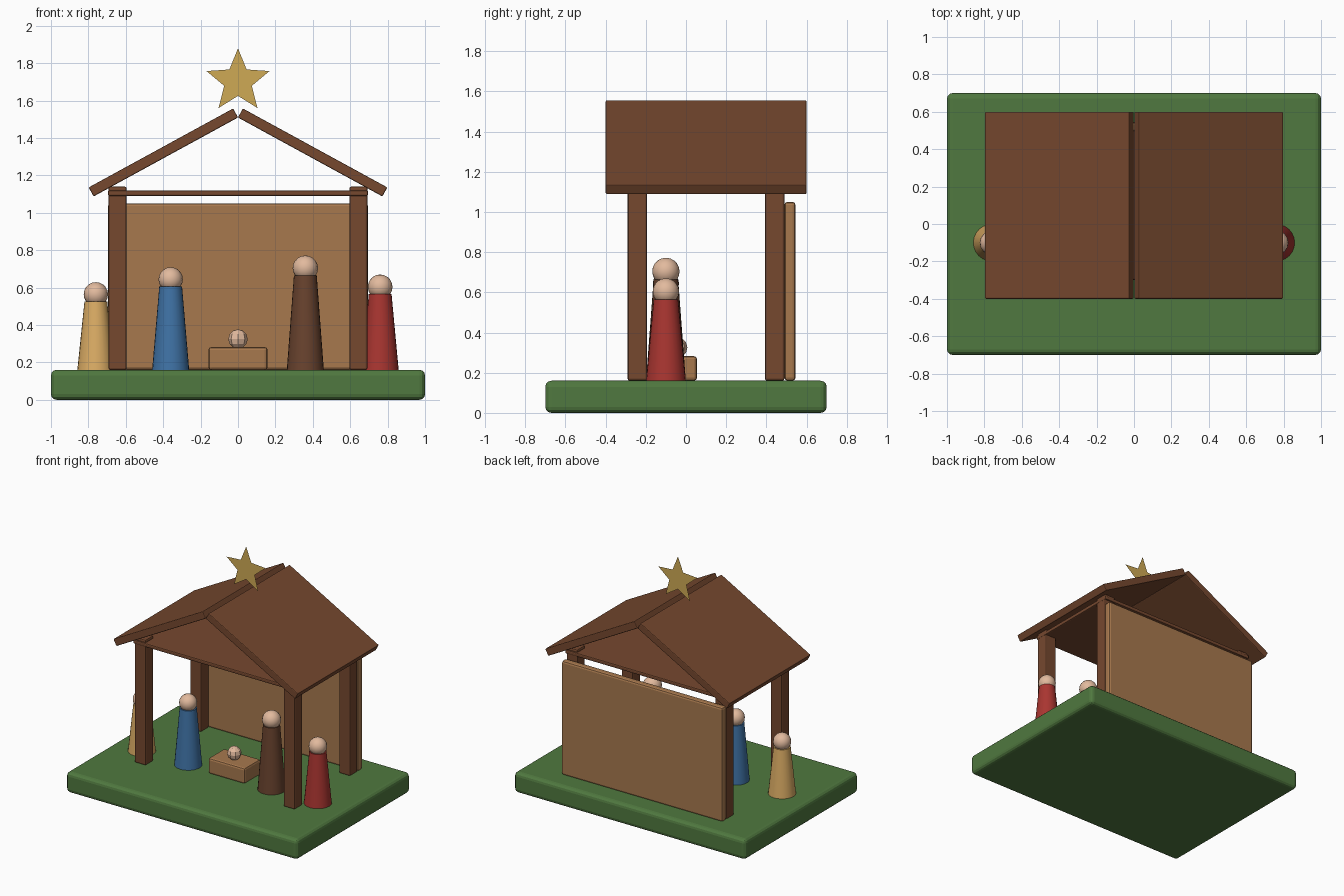
import bpy, bmesh, math

cube = bpy.data.objects.get("Cube")
if cube:
    bpy.data.objects.remove(cube, do_unlink=True)


def material(name, r, g, b):
    m = bpy.data.materials.new(name)
    m.use_nodes = True
    m.diffuse_color = (r, g, b, 1)
    for node in m.node_tree.nodes:
        if node.type == 'BSDF_PRINCIPLED':
            node.inputs["Base Color"].default_value = (r, g, b, 1)
            node.inputs["Roughness"].default_value = 0.8
    return m


GRASS = material("grass green", 0.08, 0.19, 0.05)
DARK = material("dark wood", 0.18, 0.065, 0.028)
LIGHT = material("light wood", 0.39, 0.19, 0.076)
SKIN = material("skin", 0.76, 0.49, 0.34)
GOLD = material("star gold", 0.62, 0.40, 0.09)
YELLOW = material("yellow cloth", 0.72, 0.42, 0.13)
BLUE = material("blue cloth", 0.05, 0.17, 0.38)
BROWN = material("brown cloth", 0.14, 0.055, 0.027)
RED = material("red cloth", 0.40, 0.036, 0.03)


def finish(bm, name, mat, smooth=False):
    mesh = bpy.data.meshes.new(name)
    bm.to_mesh(mesh)
    bm.free()
    mesh.materials.append(mat)
    ob = bpy.data.objects.new(name, mesh)
    bpy.context.collection.objects.link(ob)
    if smooth:
        bpy.ops.object.select_all(action='DESELECT')
        ob.select_set(True)
        bpy.context.view_layer.objects.active = ob
        bpy.ops.object.shade_smooth_by_angle(angle=math.radians(35))
    return ob


def box(name, x, y, z, mat, bevel=0.01, segments=2):
    """Bevelled box from (low, high) ranges on each axis."""
    bm = bmesh.new()
    bmesh.ops.create_cube(bm, size=1)
    spans = (x, y, z)
    for v in bm.verts:
        for i, (lo, hi) in enumerate(spans):
            v.co[i] = v.co[i] * (hi - lo)
    ob = finish(bm, name, mat)
    ob.location = [(lo + hi) / 2 for lo, hi in spans]
    mod = ob.modifiers.new("Bevel", 'BEVEL')
    mod.width = bevel
    mod.segments = segments
    return ob


def ball(name, loc, radius, mat, segs=16, rings=10, smooth=True):
    bm = bmesh.new()
    bmesh.ops.create_uvsphere(bm, u_segments=segs, v_segments=rings, radius=radius)
    ob = finish(bm, name, mat, smooth)
    ob.location = loc
    return ob


GROUND = 0.16

# Ground slab and back wall
box("ground_base", (-1, 1), (-0.7, 0.7), (0, GROUND), GRASS, 0.03, 3)
box("back_wall", (-0.695, 0.695), (0.49, 0.545), (GROUND, 1.05), LIGHT, 0.015)

# Corner posts, ceiling plate and sloped roof panels
box("ceiling", (-0.695, 0.695), (-0.3, 0.5), (1.09, 1.12), DARK, 0.008)
for side, s in (("left", 1), ("right", -1)):
    xs = sorted((s * 0.595, s * 0.692))
    for end, y in (("front", -0.29), ("back", 0.393)):
        box(f"{end}_{side}_post", xs, (y, y + 0.097), (GROUND, 1.14), DARK)
    panel = box(f"roof_{side}", (-0.44, 0.44), (-0.4, 0.6), (-0.0275, 0.0275), DARK, 0.006)
    panel.location = (s * 0.399, 0.1, 1.3225)
    panel.rotation_euler.y = s * 0.5

# Flat star over the ridge
bm = bmesh.new()
points = []
for i in range(10):
    r = 0.078 if i % 2 else 0.177
    a = i * math.pi / 5
    points.append(bm.verts.new((-r * math.sin(a), 0, r * math.cos(a))))
bm.faces.new(points)
bm.normal_update()
if bm.faces[:][0].normal.y > 0:
    bmesh.ops.reverse_faces(bm, faces=bm.faces[:])
star = finish(bm, "star", GOLD)
star.location = (0, 0.1, 1.703)

# Robed figures: tapered body and round head
for name, x, top, head_r, cloth in (("yellow", -0.76, 0.525, 0.065, YELLOW),
                                    ("blue", -0.36, 0.605, 0.065, BLUE),
                                    ("brown", 0.36, 0.665, 0.068, BROWN),
                                    ("red", 0.76, 0.565, 0.066, RED)):
    bm = bmesh.new()
    bmesh.ops.create_cone(bm, cap_ends=True, segments=24, radius1=0.099,
                          radius2=0.061, depth=top - GROUND)
    body = finish(bm, f"{name}_robe", cloth, True)
    body.location = (x, -0.1, (top + GROUND) / 2)
    ball(f"{name}_figure_head", (x, -0.1, top + 0.039), head_r, SKIN)

# Crib with a small head resting on it
box("crib", (-0.158, 0.158), (-0.145, 0.055), (GROUND, 0.282), LIGHT, 0.015)
ball("baby_head", (0, -0.045, 0.325), 0.052, SKIN, 8, 6, False)
